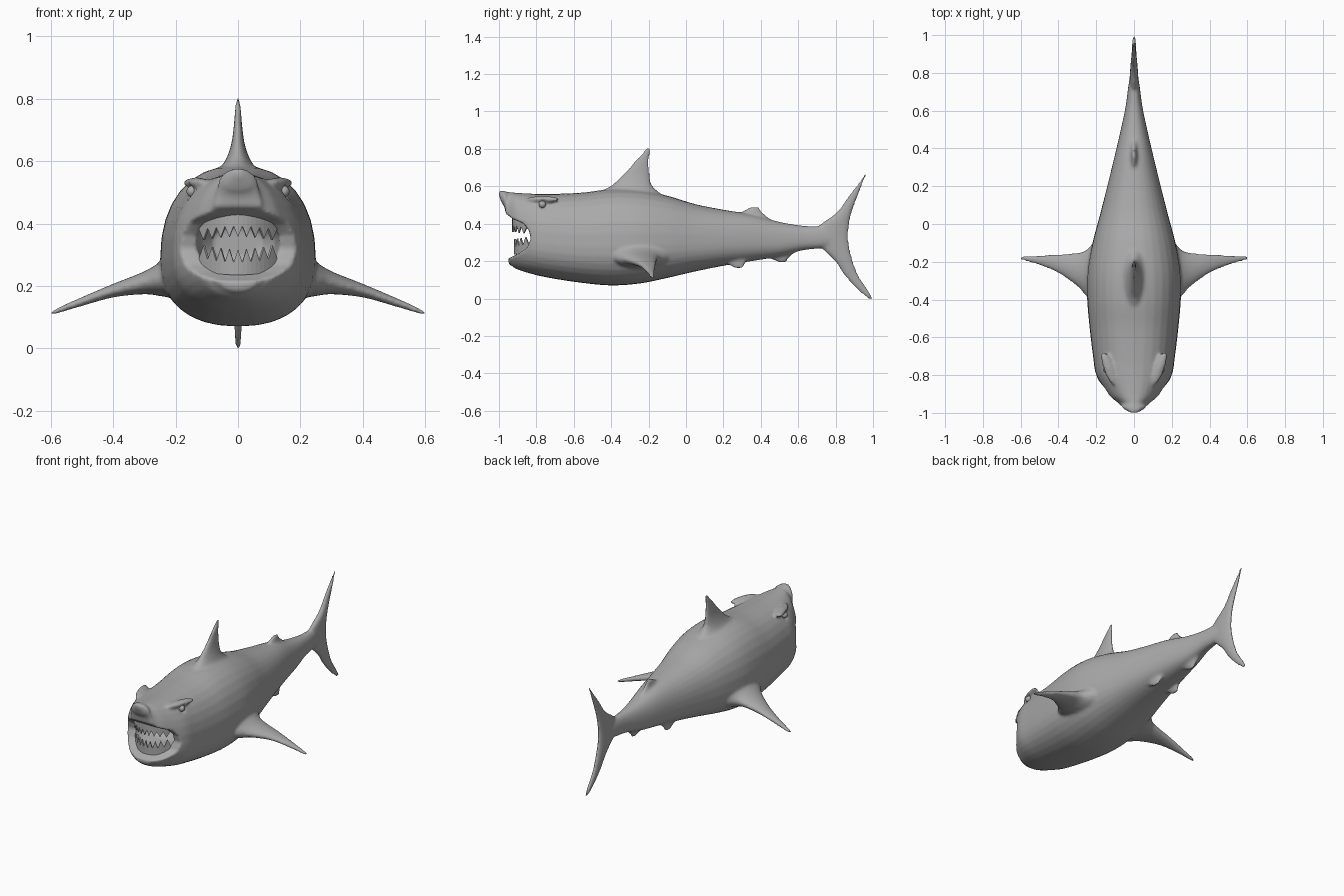
import bpy
import bmesh
import math
from mathutils import Vector

default_cube = bpy.data.objects.get("Cube")
if default_cube:
    bpy.data.objects.remove(default_cube, do_unlink=True)

grey = bpy.data.materials.new("plain_grey")
grey.use_nodes = True
grey.diffuse_color = (0.4, 0.4, 0.4, 1)
grey.node_tree.nodes["Principled BSDF"].inputs["Base Color"].default_value = (0.4, 0.4, 0.4, 1)


def smooth_path(stations, steps=5):
    """Catmull-Rom interpolation through rows of numbers."""
    rows = [Vector(s) for s in stations]
    result = []
    for i in range(len(rows) - 1):
        a, b = rows[max(i - 1, 0)], rows[i]
        c, d = rows[i + 1], rows[min(i + 2, len(rows) - 1)]
        for k in range(steps):
            t = k / steps
            result.append(b + (c - a) * (t / 2)
                          + (a * 2 - b * 5 + c * 4 - d) * (t * t / 2)
                          + (b * 3 - a - c * 3 + d) * (t ** 3 / 2))
    return result + [rows[-1]]


def loft(bm, rings):
    """Skin closed rings of points and cap both ends."""
    rings = [[bm.verts.new(p) for p in ring] for ring in rings]
    for low, high in zip(rings, rings[1:]):
        for i in range(len(low)):
            j = (i + 1) % len(low)
            bm.faces.new((low[i], low[j], high[j], high[i]))
    bm.faces.new(rings[0])
    bm.faces.new(rings[-1])


def oval(count=32, power=1.0):
    for i in range(count):
        a = math.tau * i / count
        c, s = math.cos(a), math.sin(a)
        yield math.copysign(abs(c) ** power, c), math.copysign(abs(s) ** power, s)


def body_ring(y, low, high, width):
    mid = low + 0.4 * (high - low)
    return [(width * c, y, mid + s * ((high - mid) if s > 0 else (mid - low)))
            for c, s in oval(power=0.87)]


def upright_fin(bm, stations, x=0.0, lean=0.0):
    """Rows are height, leading edge, trailing edge, half thickness."""
    base = stations[0][0]
    loft(bm, [[(x + lean * abs(z - base) + half * s, (lead + trail) / 2 + (trail - lead) / 2 * c, z)
               for c, s in oval(20)]
              for z, lead, trail, half in smooth_path(stations, 4)])


def side_fin(bm, stations, side):
    """Rows are distance out, leading edge, trailing edge, height, half thickness."""
    loft(bm, [[(side * x, (lead + trail) / 2 + (trail - lead) / 2 * c, z + half * s)
               for c, s in oval(20)]
              for x, lead, trail, z, half in smooth_path(stations, 4)])


def finish(bm, name):
    bmesh.ops.recalc_face_normals(bm, faces=bm.faces)
    mesh = bpy.data.meshes.new(name)
    bm.to_mesh(mesh)
    bm.free()
    mesh.materials.append(grey)
    obj = bpy.data.objects.new(name, mesh)
    bpy.context.scene.collection.objects.link(obj)
    return obj


# Body: distance along, underside, back, half width
bm = bmesh.new()
body = [(-1.0, .55, .578, .015), (-.985, .51, .577, .045), (-.965, .46, .573, .07),
        (-.952, .21, .57, .085), (-.93, .175, .568, .115), (-.9, .155, .565, .145),
        (-.8, .125, .56, .2), (-.7, .105, .56, .217), (-.55, .083, .567, .235),
        (-.4, .07, .585, .248), (-.25, .08, .58, .247), (-.1, .11, .55, .22),
        (.05, .145, .505, .18), (.2, .175, .475, .142), (.35, .2, .45, .105),
        (.5, .225, .41, .07), (.62, .257, .39, .045), (.73, .27, .385, .03), (.83, .29, .37, .015)]
loft(bm, [body_ring(*row) for row in smooth_path(body)])

# Dorsal, tail and small rear fins
upright_fin(bm, [(.48, -.56, -.03, .08), (.55, -.5, -.12, .075), (.6, -.405, -.178, .042),
                 (.65, -.35, -.192, .023), (.7, -.303, -.196, .015), (.76, -.25, -.195, .01),
                 (.803, -.212, -.19, .006)])
upright_fin(bm, [(-.004, .98, 1.002, .007), (.04, .925, .978, .011), (.12, .85, .925, .014),
                 (.2, .795, .893, .018), (.3, .7, .87, .022), (.38, .7, .872, .022),
                 (.46, .805, .887, .018), (.55, .87, .92, .013), (.62, .925, .947, .01),
                 (.668, .955, .969, .007)])
upright_fin(bm, [(.41, .22, .47, .025), (.46, .29, .41, .016), (.49, .345, .39, .008)])
upright_fin(bm, [(.27, .38, .61, .025), (.22, .44, .555, .016), (.195, .49, .535, .008)])
for side in (-1, 1):
    upright_fin(bm, [(.25, .13, .36, .03), (.2, .19, .325, .018), (.163, .26, .305, .008)],
                x=side * .05, lean=side * .25)
    # Pectoral fins
    side_fin(bm, [(.12, -.44, -.02, .24, .085), (.2, -.42, -.08, .235, .075),
                  (.25, -.385, -.135, .222, .055), (.3, -.33, -.152, .21, .037),
                  (.4, -.26, -.16, .185, .022), (.5, -.218, -.165, .15, .015),
                  (.575, -.197, -.168, .122, .01), (.603, -.188, -.172, .111, .006)], side)
    # Brow ridges
    brow = bmesh.ops.create_uvsphere(bm, u_segments=20, v_segments=12, radius=1)["verts"]
    for v in brow:
        v.co = (side * (.133 + v.co.x * .03 + v.co.y * .03), -.765 + v.co.y * .09,
                .53 + v.co.z * .018)
shark = finish(bm, "body_with_fins")

# Mouth cutters: wedge between the lips, and the throat
bm = bmesh.new()
wedge = [(-1.1, .47), (-.96, .452), (-.925, .425), (-.87, .402), (-.84, .365), (-.829, .32),
         (-.85, .27), (-.89, .243), (-.94, .218), (-1.1, .205)]
loft(bm, [[(x, y, z) for y, z in wedge] for x in (-.3, .3)])
wedge_cutter = finish(bm, "mouth_wedge_cutter")
bm = bmesh.new()
loft(bm, [[(.132 * r * c, y, .338 + .082 * r * s) for c, s in oval(32, .8)]
          for y, r in ((-1.05, 1), (-.82, 1), (-.75, .9), (-.7, .6))])
throat_cutter = finish(bm, "throat_cutter")

# Socket cutters
bm = bmesh.new()
for side in (-1, 1):
    ball = bmesh.ops.create_uvsphere(bm, u_segments=20, v_segments=12, radius=.028)["verts"]
    bmesh.ops.translate(bm, verts=ball, vec=(side * .166, -.768, .503))
socket_cutter = finish(bm, "eye_socket_cutter")


def fuse():
    remesh = shark.modifiers.new("fuse", "REMESH")
    remesh.mode = "VOXEL"
    remesh.voxel_size = .0075
    remesh.use_smooth_shade = True


fuse()
for cutter in (wedge_cutter, throat_cutter, socket_cutter):
    cut = shark.modifiers.new("cut", "BOOLEAN")
    cut.operation = "DIFFERENCE"
    cut.solver = "EXACT"
    cut.object = cutter
    cutter.hide_render = True
    cutter.hide_viewport = True
fuse()
soften = shark.modifiers.new("soften", "SMOOTH")
soften.factor = .5
soften.iterations = 6

# Eyes
for side, word in ((-1, "right"), (1, "left")):
    bm = bmesh.new()
    bmesh.ops.create_uvsphere(bm, u_segments=20, v_segments=12, radius=.019)
    eye = finish(bm, word + "_eye")
    eye.location = (side * .146, -.768, .503)
    for face in eye.data.polygons:
        face.use_smooth = True


# Teeth: jagged strips bent around each jaw
def teeth(name, gum, notch, tip, front, curl):
    bm = bmesh.new()
    count = 18
    pairs = []
    for i in range(count + 1):
        x = .122 * (2 * i / count - 1)
        bend = (x / .122) ** 2
        y = front + .075 * bend
        edge = tip if i % 2 else notch
        pairs.append([bm.verts.new((x, y, z + curl * bend)) for z in (gum, edge)])
    for (a, b), (c, d) in zip(pairs, pairs[1:]):
        bm.faces.new((a, b, d, c))
    strip = finish(bm, name)
    thick = strip.modifiers.new("thickness", "SOLIDIFY")
    thick.thickness = .008
    thick.offset = 0


teeth("upper_teeth", .432, .392, .357, -.925, -.012)
teeth("lower_teeth", .235, .275, .318, -.915, .015)
